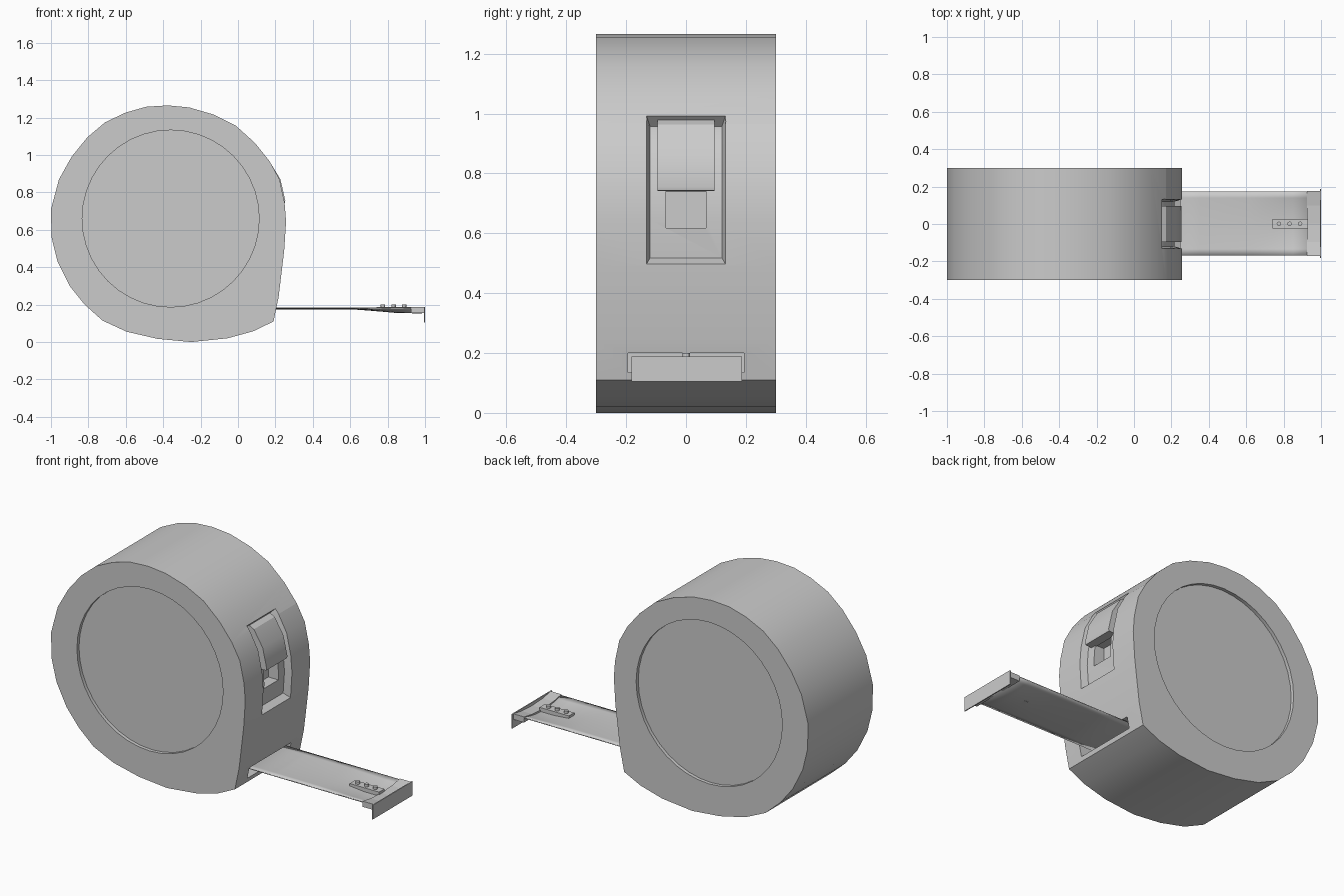
import bpy, bmesh, math
from mathutils import Vector

if "Cube" in bpy.data.objects:
    bpy.data.objects.remove(bpy.data.objects["Cube"])

CX, CZ = -0.37, 0.635  # case centre


def make(name, verts, faces, smooth=False):
    me = bpy.data.meshes.new(name)
    bm = bmesh.new()
    vs = [bm.verts.new(v) for v in verts]
    for f in faces:
        bm.faces.new([vs[i] for i in f])
    bmesh.ops.recalc_face_normals(bm, faces=bm.faces)
    bm.to_mesh(me)
    bm.free()
    ob = bpy.data.objects.new(name, me)
    bpy.context.collection.objects.link(ob)
    return ob


def loft(name, a, b):
    """Solid between two matching closed loops."""
    n = len(a)
    faces = [tuple(range(n)), tuple(range(2 * n - 1, n - 1, -1))]
    faces += [(i, (i + 1) % n, n + (i + 1) % n, n + i) for i in range(n)]
    return make(name, a + b, faces)


def prism_y(name, pts, y0, y1):
    return loft(name, [(x, y0, z) for x, z in pts], [(x, y1, z) for x, z in pts])


def box(name, x0, x1, y0, y1, z0, z1):
    return prism_y(name, [(x0, z0), (x1, z0), (x1, z1), (x0, z1)], y0, y1)


def cyl(name, r, depth, loc, rot=(0, 0, 0), n=32):
    bpy.ops.mesh.primitive_cylinder_add(vertices=n, radius=r, depth=depth, location=loc, rotation=rot)
    ob = bpy.context.object
    ob.name = name
    return ob


def cut(ob, cutter):
    """Apply a boolean difference and drop the cutter."""
    m = ob.modifiers.new("cut", 'BOOLEAN')
    m.object, m.operation, m.solver = cutter, 'DIFFERENCE', 'EXACT'
    bpy.context.view_layer.objects.active = ob
    bpy.ops.object.modifier_apply(modifier=m.name)
    bpy.data.objects.remove(cutter, do_unlink=True)


def smooth(ob):
    bpy.ops.object.select_all(action='DESELECT')
    ob.select_set(True)
    bpy.context.view_layer.objects.active = ob
    bpy.ops.object.shade_smooth_by_angle(angle=math.radians(30))


def push(p, d):
    """Move a profile point radially away from the case centre."""
    v = Vector((p[0] - CX, p[1] - CZ)).normalized() * d
    return p[0] + v.x, p[1] + v.y


# case
profile = [(-.375, 1.265), (-.26, 1.254), (-.13, 1.216), (-.013, 1.158), (.09, 1.065),
           (.17, .965), (.222, .87), (.249, .745), (.257, .645), (.247, .49), (.217, .24),
           (.19, .11), (.083, .058), (-.056, .02), (-.25, 0), (-.43, .017), (-.595, .055),
           (-.725, .115), (-.82, .2), (-.9, .3), (-.965, .43), (-.997, .56), (-1, .71),
           (-.957, .87), (-.89, .99), (-.805, 1.095), (-.71, 1.175), (-.6, 1.227), (-.49, 1.258)]
case = prism_y("case", profile, -.3, .3)

# round label recesses on both sides
for s in (-1, 1):
    cut(case, cyl("label_cutter", .473, .04, (-.36, s * .3, .66), (math.pi / 2, 0, 0), 40))

# lock recess with tapered walls, following the curve of the case
arc = [(.247, .497), (.257, .645), (.249, .745), (.222, .87), (.17, .965), (.15, .992)]
rings = []
for i, p in enumerate(arc):
    inset = .012 if i == 0 else -.012 if i == len(arc) - 1 else 0
    (xi, zi), (xo, zo) = push(p, -.04), push(p, .04)
    rings.append([(xi, -.12, zi + inset), (xo, -.144, zo - inset),
                  (xo, .144, zo - inset), (xi, .12, zi + inset)])
n = len(rings)
faces = [(0, 1, 2, 3), tuple(range(4 * n - 1, 4 * n - 5, -1))]
for i in range(n - 1):
    faces += [(4 * i + k, 4 * i + (k + 1) % 4, 4 * i + 4 + (k + 1) % 4, 4 * i + 4 + k) for k in range(4)]
cut(case, make("lock_recess_cutter", [v for r in rings for v in r], faces))

# slide window below the lock, and the tape mouth
cut(case, box("window_cutter", .15, .3, -.066, .066, .617, .745))
cut(case, box("mouth_cutter", .11, .4, -.193, .193, .135, .2))
smooth(case)

# lock slider, thickest at its lower lip
lock = prism_y("lock_button", [(.14, .978), (.17, .963), (.227, .87), (.253, .755), (.25, .743),
                               (.2, .74), (.17, .85), (.11, .96)], -.096, .096)
smooth(lock)

# blade: nearly flat at the mouth, dished towards the end
xs = [.115, .35, .62, .74, .85, .985]
sags = [.004, .004, .005, .014, .024, .026]
ys = [-.168 + .342 * j / 10 for j in range(11)]
verts = [(x, y, .182 - s * (1 - ((y - .003) / .171) ** 2)) for x, s in zip(xs, sags) for y in ys]
faces = [(i * 11 + j, i * 11 + 11 + j, i * 11 + 12 + j, i * 11 + j + 1)
         for i in range(len(xs) - 1) for j in range(10)]
blade = make("tape_blade", verts, faces)
m = blade.modifiers.new("thickness", 'SOLIDIFY')
m.thickness, m.offset = .006, 0
smooth(blade)

# end hook: dished cross bar, tongue, rivets and lip
section = [(-.17, .155), (.176, .155), (.176, .188), (.1, .175), (.003, .17), (-.095, .175), (-.17, .188)]
loft("hook_bar", [(.925, y, z) for y, z in section], [(.998, y, z) for y, z in section])
box("hook_tongue", .74, .93, -.024, .026, .163, .186)
for i, x in enumerate((.775, .832, .888)):
    cyl(f"hook_rivet_{i + 1}", .012, .03, (x, .001, .185), n=12)
box("hook_lip", .994, 1.0, -.182, .187, .105, .188)
